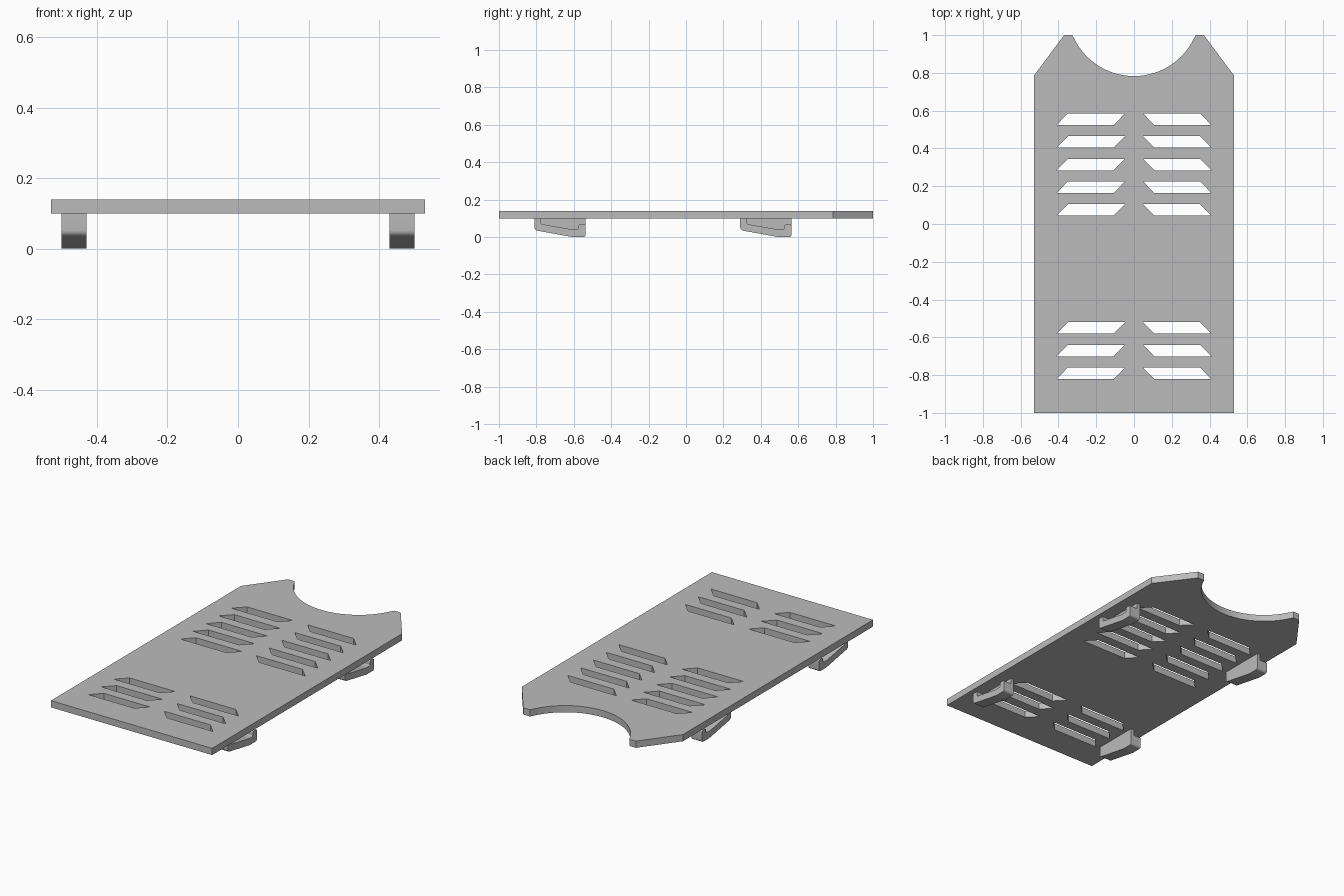
import bpy, bmesh, math
from mathutils import Matrix, Vector

cube = bpy.data.objects.get("Cube")
if cube:
    bpy.data.objects.remove(cube, do_unlink=True)

grey = bpy.data.materials.new("plain grey")
grey.use_nodes = True
grey.diffuse_color = (0.5, 0.5, 0.5, 1)
grey.node_tree.nodes["Principled BSDF"].inputs["Base Color"].default_value = grey.diffuse_color


def rounded(corners, steps=6):
    """Turn (x, y, radius) corners into an outline with rounded corners."""
    out = []
    for i, (x, y, r) in enumerate(corners):
        p = Vector((x, y))
        if r == 0:
            out.append(p)
            continue
        a = (Vector(corners[i - 1][:2]) - p).normalized()
        b = (Vector(corners[(i + 1) % len(corners)][:2]) - p).normalized()
        half = a.angle(b) / 2
        centre = p + (a + b).normalized() * r / math.sin(half)
        start = p + a * r / math.tan(half) - centre
        end = p + b * r / math.tan(half) - centre
        for k in range(steps + 1):
            t = k / steps
            out.append(centre + (start * (1 - t) + end * t).normalized() * r)
    return out


def plate(name, outlines, low, high, matrix=Matrix()):
    """Fill outlines (inner ones become holes) and extrude them from low to high."""
    curve = bpy.data.curves.new(name, "CURVE")
    curve.dimensions = "2D"
    curve.fill_mode = "BOTH"
    curve.extrude = (high - low) / 2
    for outline in outlines:
        spline = curve.splines.new("POLY")
        spline.points.add(len(outline) - 1)
        for point, (x, y) in zip(spline.points, outline):
            point.co = (x, y, 0, 1)
        spline.use_cyclic_u = True
    source = bpy.data.objects.new(name + " outline", curve)
    bpy.context.collection.objects.link(source)
    graph = bpy.context.evaluated_depsgraph_get()
    mesh = bpy.data.meshes.new_from_object(source.evaluated_get(graph))
    bpy.data.objects.remove(source, do_unlink=True)
    bpy.data.curves.remove(curve)

    mesh.transform(matrix @ Matrix.Translation((0, 0, (low + high) / 2)))
    bm = bmesh.new()
    bm.from_mesh(mesh)
    bmesh.ops.remove_doubles(bm, verts=bm.verts, dist=1e-5)
    bmesh.ops.recalc_face_normals(bm, faces=bm.faces)
    bm.to_mesh(mesh)
    bm.free()
    mesh.name = name
    mesh.materials.clear()
    mesh.materials.append(grey)
    obj = bpy.data.objects.new(name, mesh)
    bpy.context.collection.objects.link(obj)
    bpy.ops.object.select_all(action="DESELECT")
    obj.select_set(True)
    bpy.context.view_layer.objects.active = obj
    bpy.ops.object.shade_smooth_by_angle(angle=math.radians(30))
    return obj


# Panel outline with chamfered back corners and a round notch
notch_y, radius, sweep = 1.135, 0.352, math.asin(0.327 / 0.352)
arc = []
for i in range(41):
    a = sweep * (1 - i / 20)
    arc.append((radius * math.sin(a), notch_y - radius * math.cos(a)))
arc[0], arc[-1] = (arc[0][0], 1), (arc[-1][0], 1)
panel = [(-0.53, -1), (0.53, -1), (0.53, 0.785), (0.37, 1)] + arc + [(-0.37, 1), (-0.53, 0.785)]

# Slanted vent slots: five rows at the back, three at the front
slots = []
for top in [0.585 - 0.12 * i for i in range(5)] + [-0.52 - 0.12 * i for i in range(3)]:
    for side in (-1, 1):
        shape = [(0.048, top), (0.35, top), (0.41, top - 0.061), (0.108, top - 0.061)]
        slots.append([(side * x, y) for x, y in shape])
plate("vented_panel", [panel] + slots, 0.10, 0.14)

# Hook profiles in (y, z): an open J and the web closing its inner side
outer = [(0, 0.10, 0), (0, 0.037, 0.018), (0.205, 0, 0.03), (0.273, 0, 0.012)]
hook = rounded(outer + [(0.273, 0.07, 0.01), (0.235, 0.07, 0.012), (0.235, 0.041, 0.006),
                        (0.2, 0.041, 0.02), (0.035, 0.07, 0.01), (0.035, 0.10, 0)])
web = rounded(outer + [(0.273, 0.10, 0)])

# Four hooks under the panel; the open side of each faces outward
upright = Matrix(((0, 0, 1, 0), (1, 0, 0, 0), (0, 1, 0, 0), (0, 0, 0, 1)))
for end, y in (("front", -0.81), ("back", 0.29)):
    for side, sign in (("left", 1), ("right", -1)):
        place = Matrix.Diagonal((sign, 1, 1, 1)) @ Matrix.Translation((0, y, 0)) @ upright
        plate(f"{end}_{side}_hook", [hook], 0.45, 0.50, place)
        plate(f"{end}_{side}_hook_web", [web], 0.43, 0.45, place)
